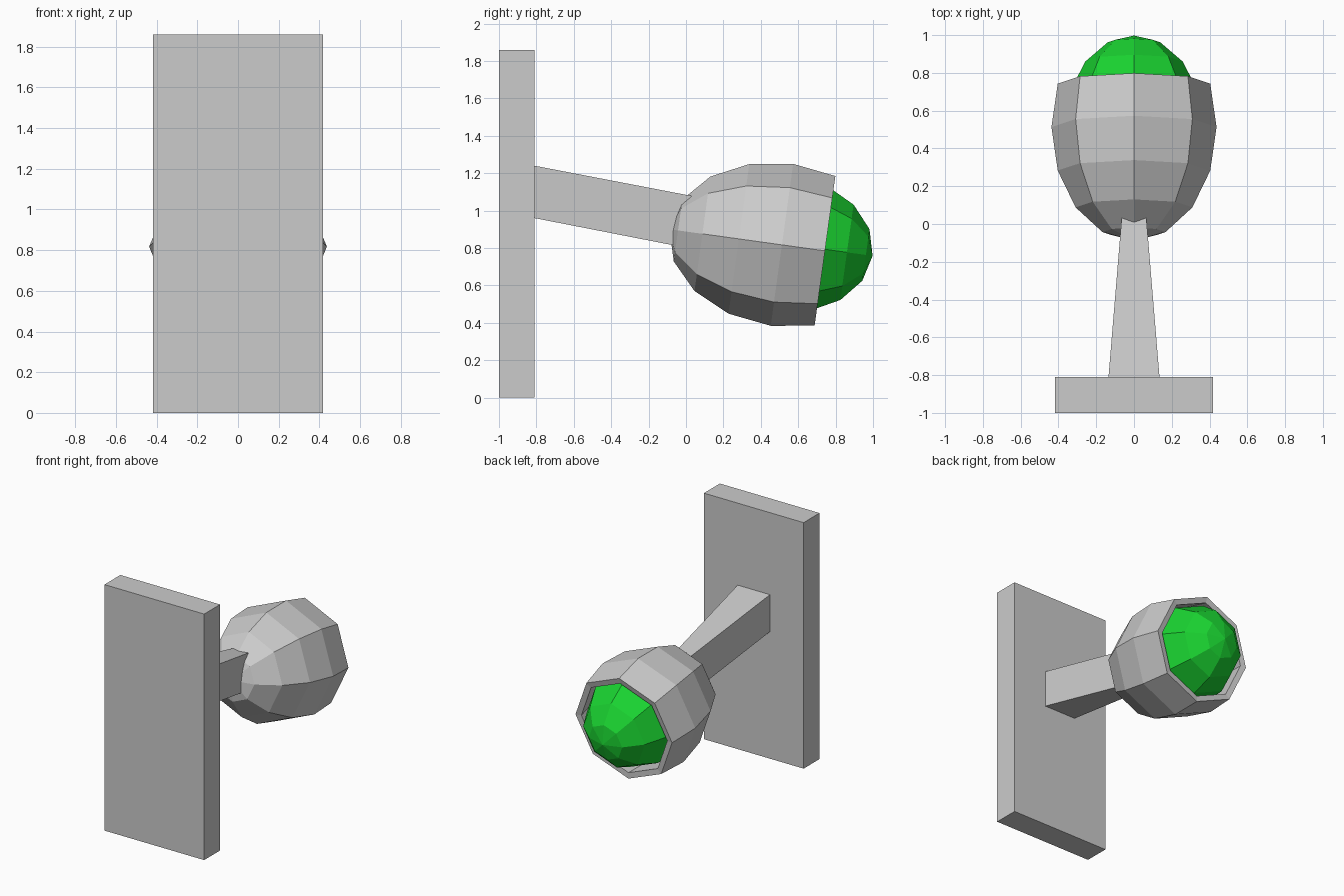
import bpy, bmesh, math
from mathutils import Matrix

if "Cube" in bpy.data.objects:
    bpy.data.objects.remove(bpy.data.objects["Cube"])

TILT = math.radians(-97.9)   # lamp axis points to +y and slightly down


def make_object(name, bm):
    bmesh.ops.recalc_face_normals(bm, faces=bm.faces)
    mesh = bpy.data.meshes.new(name)
    bm.to_mesh(mesh)
    bm.free()
    obj = bpy.data.objects.new(name, mesh)
    bpy.context.collection.objects.link(obj)
    return obj


def ellipsoid(name, radius, length, centre, cut=None):
    """Eight-sided ellipsoid along the lamp axis, optionally open at the front."""
    bm = bmesh.new()
    bmesh.ops.create_uvsphere(bm, u_segments=8, v_segments=8, radius=1)
    if cut is not None:
        bmesh.ops.delete(bm, geom=[v for v in bm.verts if v.co.z > cut], context='VERTS')
    bm.transform(Matrix.Translation(centre) @ Matrix.Rotation(TILT, 4, 'X')
                 @ Matrix.Diagonal((radius, radius, length, 1)))
    return make_object(name, bm)


def lofted_bar(name, sections):
    """Box through two sections: (y, half width, bottom z, top z)."""
    bm = bmesh.new()
    rings = [[bm.verts.new(p) for p in
              ((-w, y, lo), (w, y, lo), (w, y, hi), (-w, y, hi))]
             for y, w, lo, hi in sections]
    a, b = rings
    bm.faces.new(a)
    bm.faces.new(b)
    for i in range(4):
        j = (i + 1) % 4
        bm.faces.new((a[i], a[j], b[j], b[i]))
    return make_object(name, bm)


# wall plate and tapering arm
lofted_bar("wall_plate", [(-1.0, 0.417, 0.0, 1.86), (-0.81, 0.417, 0.0, 1.86)])
lofted_bar("support_arm", [(-0.81, 0.135, 0.96, 1.24), (0.06, 0.063, 0.79, 1.073)])

# open housing with wall thickness
housing = ellipsoid("lamp_housing", 0.437, 0.607, (0, 0.513, 0.817), cut=0.5)
shell = housing.modifiers.new("wall", 'SOLIDIFY')
shell.thickness = 0.045
shell.offset = -1

# green lens
lens = ellipsoid("green_lens", 0.364, 0.472, (0, 0.53, 0.823))
green = bpy.data.materials.new("green")
green.diffuse_color = (0.01, 0.65, 0.03, 1)
green.use_nodes = True
green.node_tree.nodes["Principled BSDF"].inputs["Base Color"].default_value = green.diffuse_color
lens.data.materials.append(green)
